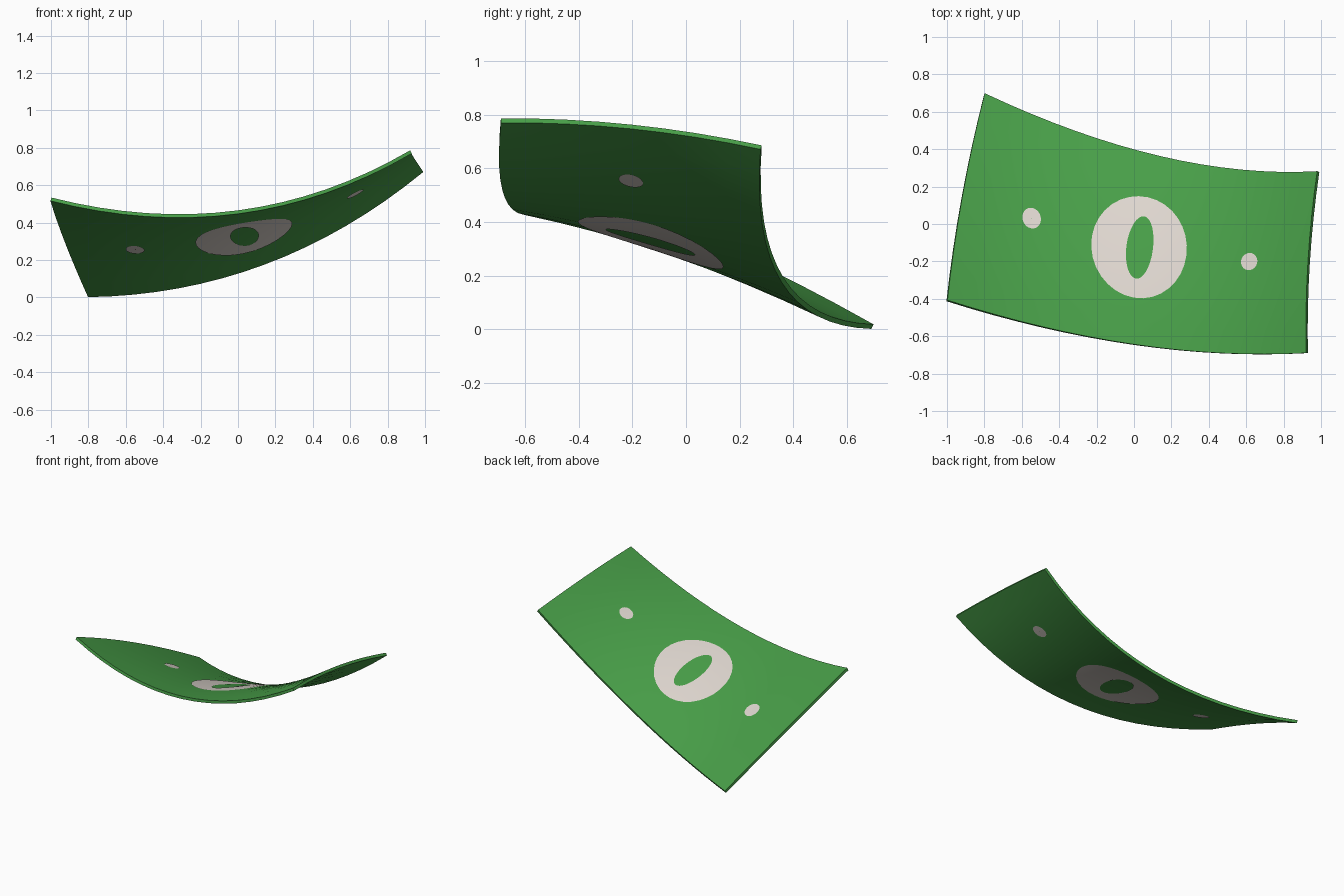
import bpy, bmesh, math
from mathutils import Vector as V

if "Cube" in bpy.data.objects:
    bpy.data.objects.remove(bpy.data.objects["Cube"])

THICK = 0.019
# long edges as three-point curves (start, middle, end)
FRONT = (V((-1.0, -.41, .525)), V((0, -.645, .456)), V((.925, -.69, .778)))
BACK = (V((-.80, .695, .010)), V((.14, .36, .184)), V((.985, .28, .678)))
BULGE = V((-.02, 0, .027))


def material(name, colour):
    m = bpy.data.materials.new(name)
    m.diffuse_color = (*colour, 1)
    m.use_nodes = True
    m.node_tree.nodes["Principled BSDF"].inputs["Base Color"].default_value = m.diffuse_color
    return m


green = material("note green", (.065, .345, .065))
cream = material("cream", (.74, .68, .63))


def curve(p, t):
    return p[0] * (1 - t) * (1 - 2 * t) + p[1] * 4 * t * (1 - t) + p[2] * t * (2 * t - 1)


def sheet(u, v):
    return curve(FRONT, u).lerp(curve(BACK, u), v) + BULGE * 4 * v * (1 - v)


def offset_sheet(u, v, d):
    e = .01
    du = sheet(u + e, v) - sheet(u - e, v)
    dv = sheet(u, v + e) - sheet(u, v - e)
    return sheet(u, v) + du.cross(dv).normalized() * d


def grid_object(name, rows, mat, flip=False, closed=False):
    """Join rows of points with quads; closed rows wrap around."""
    bm = bmesh.new()
    vs = [[bm.verts.new(p) for p in row] for row in rows]
    n = len(rows[0])
    for a, b in zip(vs, vs[1:]):
        for i in range(n if closed else n - 1):
            j = (i + 1) % n
            f = bm.faces.new((a[i], a[j], b[j], b[i]))
            if flip:
                f.normal_flip()
    me = bpy.data.meshes.new(name)
    bm.to_mesh(me)
    bm.free()
    me.materials.append(mat)
    ob = bpy.data.objects.new(name, me)
    bpy.context.collection.objects.link(ob)
    return ob


def smooth(ob):
    bpy.ops.object.select_all(action='DESELECT')
    ob.select_set(True)
    bpy.context.view_layer.objects.active = ob
    bpy.ops.object.shade_smooth_by_angle(angle=math.radians(35))


# curled paper sheet
NU, NV = 16, 8
note = grid_object("paper_note", [[sheet(i / NU, j / NV) for i in range(NU + 1)]
                                  for j in range(NV + 1)], green)
solid = note.modifiers.new("thickness", 'SOLIDIFY')
solid.thickness = THICK
solid.offset = 0
bpy.context.view_layer.objects.active = note
bpy.ops.object.modifier_apply(modifier=solid.name)
smooth(note)


def printed_spot(name, u, v, outer, inner, rings):
    """Thin printed patch on both sides, with an oval opening of size inner."""
    for side, label in ((1, "top"), (-1, "underside")):
        rows = []
        for k in range(rings + 1):
            t = k / rings
            ru = inner[0] + (outer[0] - inner[0]) * t
            rv = inner[1] + (outer[1] - inner[1]) * t
            rows.append([offset_sheet(u + ru * math.cos(a), v + rv * math.sin(a),
                                      side * (THICK / 2 + .003))
                         for a in (2 * math.pi * i / 32 for i in range(32))])
        # rows run outwards, so the upper side needs its faces turned over
        smooth(grid_object(f"{name}_{label}", rows, cream, side > 0, True))


# central seal with a plain oval opening, and a dot to each side
printed_spot("centre_seal", .49, .51, (.137, .266), (.038, .165), 5)
printed_spot("left_dot", .185, .515, (.025, .05), (.0005, .001), 2)
printed_spot("right_dot", .817, .505, (.025, .047), (.0005, .001), 2)
